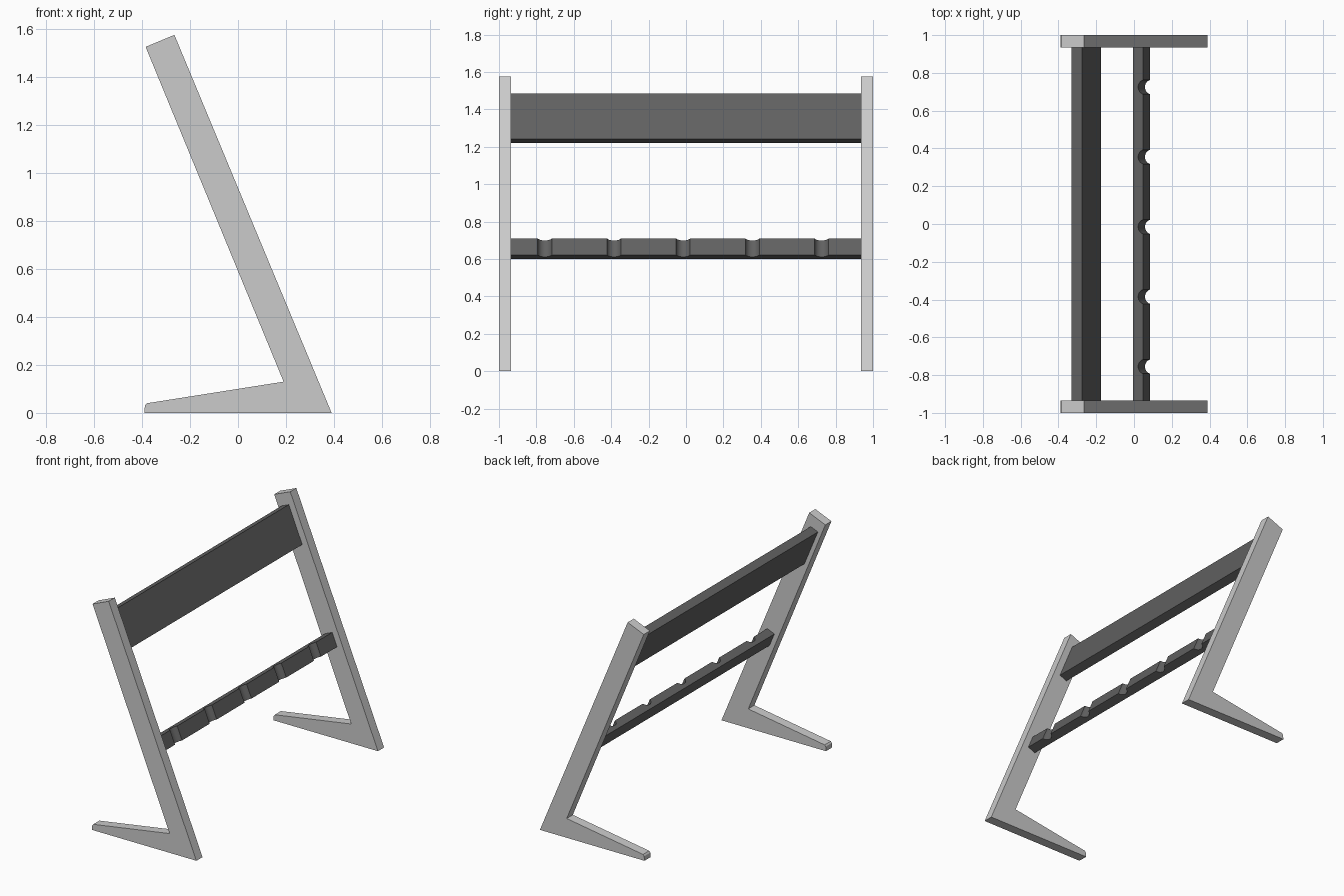
import bpy, bmesh
from math import asin, cos, sin, pi
from mathutils import Vector

if "Cube" in bpy.data.objects:
    bpy.data.objects.remove(bpy.data.objects["Cube"])

LEAN = math_lean = 0.394                      # backward lean of the posts
UP = Vector((-sin(LEAN), 0, cos(LEAN)))       # along the post
OUT = Vector((cos(LEAN), 0, sin(LEAN)))       # across the post
ALONG = Vector((0, 1, 0))
INNER = 0.935                                 # inner face of the side frames

dark = bpy.data.materials.new("dark_grey")
dark.diffuse_color = (0.12, 0.12, 0.12, 1)
dark.use_nodes = True
dark.node_tree.nodes["Principled BSDF"].inputs["Base Color"].default_value = dark.diffuse_color


def extrude(name, points, offset, material=None):
    """Solid made by sweeping a closed outline along an offset."""
    bm = bmesh.new()
    face = bm.faces.new([bm.verts.new(p) for p in points])
    res = bmesh.ops.extrude_face_region(bm, geom=[face])
    top = [v for v in res["geom"] if isinstance(v, bmesh.types.BMVert)]
    bmesh.ops.translate(bm, verts=top, vec=offset)
    bmesh.ops.recalc_face_normals(bm, faces=bm.faces[:])
    mesh = bpy.data.meshes.new(name)
    bm.to_mesh(mesh)
    bm.free()
    obj = bpy.data.objects.new(name, mesh)
    bpy.context.collection.objects.link(obj)
    if material:
        mesh.materials.append(material)
    return obj


def rail(name, x, z, thick, height, notches=()):
    """Leaning crossbar with optional round notches in its outer face."""
    h, r, sink = thick / 2, 0.039, 0.010
    outline = [(-INNER, -h), (-INNER, h)]
    a0 = asin(sink / r)
    for c in notches:
        for i in range(13):
            a = pi + a0 + (pi - 2 * a0) * i / 12
            outline.append((c + r * cos(a), h + sink + r * sin(a)))
    outline += [(INNER, h), (INNER, -h)]
    base = Vector((x, 0, z)) - UP * height / 2
    pts = [base + ALONG * y + OUT * n for y, n in outline]
    return extrude(name, pts, UP * height, dark)


# Side frames: leaning post with tapered foot
profile = [(-0.39, 0), (0.39, 0), (-0.265, 1.575), (-0.385, 1.525),
           (0.19, 0.13), (-0.38, 0.04), (-0.388, 0.03)]
for name, y in (("front_side_frame", -1), ("back_side_frame", INNER)):
    extrude(name, [(x, y, z) for x, z in profile], Vector((0, 1 - INNER, 0)))

# Upper board and lower notched rail
rail("upper_board", -0.2525, 1.3525, 0.058, 0.2625)
lower = rail("notched_rail", 0.04, 0.655, 0.058, 0.095,
             [-0.755 + 0.37 * i for i in range(5)])
bpy.context.view_layer.objects.active = lower
lower.select_set(True)
bpy.ops.object.shade_smooth_by_angle(angle=0.6)
